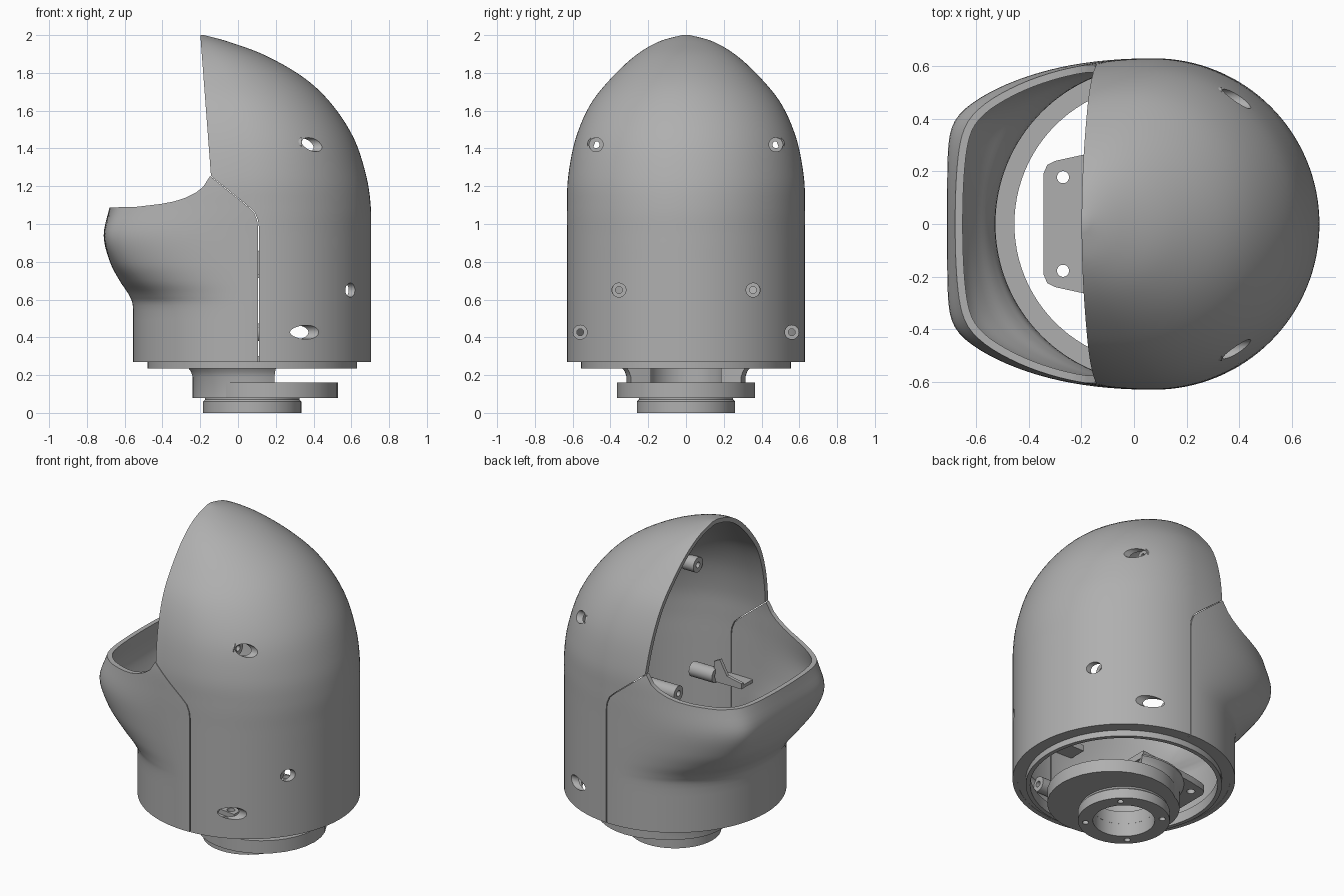
import bpy, bmesh, math
from mathutils import Vector

if "Cube" in bpy.data.objects:
    bpy.data.objects.remove(bpy.data.objects["Cube"], do_unlink=True)

grey = bpy.data.materials.new("plain grey")
grey.use_nodes = True
COL = (0.43, 0.43, 0.43, 1)
grey.diffuse_color = COL
grey.node_tree.nodes["Principled BSDF"].inputs["Base Color"].default_value = COL

AXIS_X = 0.075   # centre line of the round body
RADIUS = 0.63


def finish(name, bm):
    bmesh.ops.recalc_face_normals(bm, faces=bm.faces)
    mesh = bpy.data.meshes.new(name)
    bm.to_mesh(mesh)
    bm.free()
    mesh.materials.append(grey)
    ob = bpy.data.objects.new(name, mesh)
    bpy.context.collection.objects.link(ob)
    return ob


def activate(ob):
    bpy.ops.object.select_all(action='DESELECT')
    ob.select_set(True)
    bpy.context.view_layer.objects.active = ob


def boolean(ob, cutter, operation='DIFFERENCE'):
    mod = ob.modifiers.new("cut", 'BOOLEAN')
    mod.operation, mod.object, mod.solver = operation, cutter, 'EXACT'
    activate(ob)
    bpy.ops.object.modifier_apply(modifier=mod.name)
    bpy.data.objects.remove(cutter, do_unlink=True)


def smooth(ob):
    activate(ob)
    bpy.ops.object.shade_smooth_by_angle(angle=math.radians(32))


def prism(name, outline, axis, lo, hi):
    """Extrude a flat outline along 'Y' (outline is x,z) or 'Z' (outline is x,y)."""
    bm = bmesh.new()
    place = (lambda a, b, h: (a, h, b)) if axis == 'Y' else (lambda a, b, h: (a, b, h))
    rows = [[bm.verts.new(place(a, b, h)) for a, b in outline] for h in (lo, hi)]
    n = len(outline)
    for row in rows:
        bm.faces.new(row)
    for i in range(n):
        j = (i + 1) % n
        bm.faces.new((rows[0][i], rows[0][j], rows[1][j], rows[1][i]))
    return finish(name, bm)


def ring(name, profile, centre, axis='Z', start=0, sweep=360, steps=64):
    """Turn a closed (radius, height) profile around an axis."""
    bm = bmesh.new()
    full = sweep == 360
    rows = []
    for k in range(steps if full else steps + 1):
        t = math.radians(start + sweep * k / steps)
        row = []
        for r, h in profile:
            a, b = r * math.cos(t), r * math.sin(t)
            p = Vector((a, b, h) if axis == 'Z' else (h, a, b))
            row.append(bm.verts.new(p + Vector(centre)))
        rows.append(row)
    n = len(profile)
    for k in range(steps):
        r0, r1 = rows[k], rows[(k + 1) % len(rows)]
        for i in range(n):
            j = (i + 1) % n
            bm.faces.new((r0[i], r0[j], r1[j], r1[i]))
    if not full:
        bm.faces.new(rows[0])
        bm.faces.new(rows[-1])
    return finish(name, bm)


def rod(name, radius, lo, hi, centre, axis='X'):
    outline = [(radius * math.cos(i * math.tau / 32), radius * math.sin(i * math.tau / 32)) for i in range(32)]
    ob = prism(name, outline, 'Z', lo, hi)
    for v in ob.data.vertices:
        a, b, h = v.co
        v.co = Vector((h, a, b) if axis == 'X' else (a, b, h)) + Vector(centre)
    return ob


def tube(r_in, r_out, lo, hi):
    return [(r_in, lo), (r_out, lo), (r_out, hi), (r_in, hi)]


def catmull(rows, steps):
    out = []
    for i in range(len(rows) - 1):
        a, b, c, d = (rows[min(max(i + k, 0), len(rows) - 1)] for k in (-1, 0, 1, 2))
        for s in range(steps):
            t = s / steps
            out.append([q + 0.5 * t * (r - p + t * (2*p - 5*q + 4*r - w + t * (3*(q - r) + w - p)))
                        for p, q, r, w in zip(a, b, c, d)])
    return out + [list(rows[-1])]


# Shell sections: height, back edge x, half width, centre x, snout amount
SECTIONS = [
    (0.27, 0.705, 0.63, AXIS_X, 0), (0.54, 0.705, 0.63, AXIS_X, 0),
    (0.62, 0.705, 0.63, AXIS_X, 0.13), (0.70, 0.705, 0.63, AXIS_X, 0.46),
    (0.80, 0.705, 0.63, AXIS_X, 0.79), (0.94, 0.705, 0.63, AXIS_X, 1),
    (1.09, 0.703, 0.63, AXIS_X, 0.8), (1.25, 0.68, 0.624, 0.07, 0.6),
    (1.45, 0.615, 0.585, 0.05, 0.5), (1.63, 0.50, 0.508, 0, 0.5),
    (1.77, 0.355, 0.398, -0.06, 0.5), (1.89, 0.15, 0.27, -0.13, 0.5),
    (1.965, -0.05, 0.145, -0.18, 0.5), (2.0, -0.18, 0.02, -0.2, 0.5)]


def section(z, back, width, centre, snout):
    pts, count = [], 128
    snout = max(snout, 0)
    for k in range(count):
        t = math.tau * k / count
        c, s = math.cos(t), math.sin(t)
        if c >= 0:
            pts.append((centre + (back - centre) * c, width * s, z))
            continue
        # squared-off snout outline blended with the round body
        d = max(0.95 * abs(c) ** (2 / 2.2), 1e-4)
        d = d * (1 + (d / 0.787) ** 20) ** -0.05
        y = RADIUS * math.copysign(abs(s) ** (2 / 2.2), s)
        k2 = width / RADIUS
        x = RADIUS * -c * (1 - snout) + d * snout
        pts.append((centre - x * k2, (RADIUS * s * (1 - snout) + y * snout) * k2, z))
    return pts


def shell(name):
    bm = bmesh.new()
    rows = [[bm.verts.new(p) for p in section(*r)] for r in catmull(SECTIONS, 5)]
    for r0, r1 in zip(rows, rows[1:]):
        for i in range(len(r0)):
            j = (i + 1) % len(r0)
            bm.faces.new((r0[i], r0[j], r1[j], r1[i]))
    bm.faces.new(rows[-1])
    ob = finish(name, bm)
    mod = ob.modifiers.new("wall", 'SOLIDIFY')
    mod.thickness, mod.offset = 0.028, -1
    activate(ob)
    bpy.ops.object.modifier_apply(modifier=mod.name)
    return ob


# Split the shell along the seam into hood and chin
seam = [(0.111, 0.1), (0.111, 0.98), (0.106, 1.02), (0.09, 1.06), (0.053, 1.095), (-0.143, 1.254)]
rim = [(-0.185, 1.196), (-0.225, 1.165), (-0.28, 1.138), (-0.34, 1.119), (-0.41, 1.106), (-0.545, 1.09), (-1.2, 1.08)]
hood = shell("hood")
boolean(hood, prism("hood_cutter", seam + [(-0.207, 2.1), (-1.2, 2.1), (-1.2, 0.1)], 'Y', -1, 1))
chin = shell("chin")
boolean(chin, prism("chin_region", [(x - 0.005, z) for x, z in seam] + rim + [(-1.2, 0.1)], 'Y', -1, 1), 'INTERSECT')

# Screw holes and the posts behind them: y, z, surface x, post inner end
for y, z, x, end in ((0.476, 1.42, 0.39, 0.25), (0.355, 0.65, 0.595, 0.3), (0.56, 0.427, 0.364, 0.1)):
    for side in (-1, 1):
        floor = x - (0.13 if y > 0.5 else 0.06)
        boolean(hood, rod("hole", 0.037, floor, x + 0.3, (0, side * y, z)))
        smooth(ring("screw_post", tube(0.018, 0.046, end, floor + 0.005), (0, side * y, z), 'X', steps=32))

# Joining brackets inside the seam
for side in (-1, 1):
    smooth(ring("bracket_post", tube(0.018, 0.045, 0.14, 0.3), (0, side * 0.5, 0.75), 'X', steps=32))
    lo, hi = sorted((side * 0.49, side * 0.51))
    prism("bracket_rib", [(-0.04, 0.72), (0.15, 0.72), (0.15, 0.84), (0.11, 0.86), (0.06, 0.77), (-0.04, 0.75)], 'Y', lo, hi)
    lo, hi = sorted((side * 0.49, side * 0.61))
    prism("bracket_arm", [(-0.04, 0.715), (0.15, 0.715), (0.15, 0.735), (-0.04, 0.735)], 'Y', lo, hi)

smooth(hood)
smooth(chin)

# Stepped collar closing the bottom of the shell
collar = ring("collar", [(0.53, 0.235), (0.555, 0.235), (0.555, 0.272), (0.61, 0.272), (0.61, 0.3), (0.53, 0.3)],
              (AXIS_X, 0, 0), steps=96)
smooth(collar)

# Neck mount: foot ring, offset flange, half-round neck and top plate
BORE = 0.175
foot = ring("foot_ring", [(BORE, 0), (0.26, 0), (0.26, 0.06), (0.25, 0.07), (0.25, 0.085), (BORE, 0.085)], (AXIS_X, 0, 0))
for k in range(4):
    t = math.radians(45 + 90 * k)
    boolean(foot, rod("foot_hole", 0.018, -0.1, 0.06, (AXIS_X + 0.218 * math.cos(t), 0.218 * math.sin(t), 0), 'Z'))
flange = rod("flange", 0.365, 0.08, 0.16, (0.165, 0, 0), 'Z')
boolean(flange, rod("bore", BORE, 0, 0.4, (AXIS_X, 0, 0), 'Z'))
neck = ring("neck", [(0.2, 0.08), (0.315, 0.08), (0.315, 0.19), (0.325, 0.22), (0.34, 0.24), (0.34, 0.25), (0.2, 0.25)],
            (AXIS_X, 0, 0), start=68, sweep=224)
half = [(0.19, 0.31), (-0.2, 0.262), (-0.3, 0.24), (-0.33, 0.225), (-0.345, 0.19)]
plate = prism("top_plate", half + [(x, -y) for x, y in reversed(half)], 'Z', 0.24, 0.28)
boolean(plate, rod("plate_bore", 0.2, 0, 0.4, (AXIS_X, 0, 0), 'Z'))
for side in (-1, 1):
    for x, y in ((-0.27, 0.178), (0.14, 0.27)):
        boolean(plate, rod("plate_hole", 0.023, 0.1, 0.4, (x, side * y, 0), 'Z'))
for ob in (foot, flange, neck, plate):
    smooth(ob)
